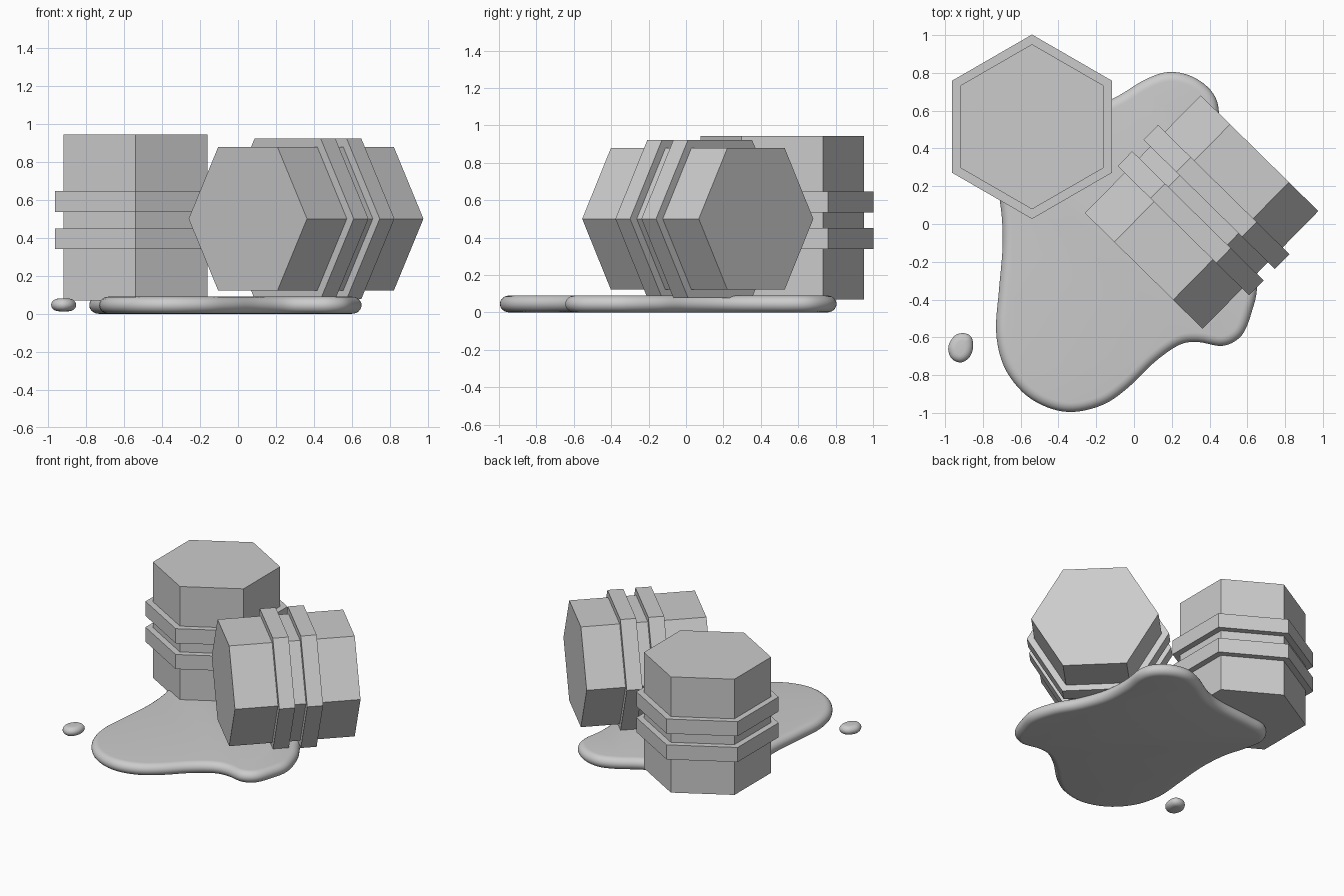
import bpy, bmesh, math
from mathutils import Vector, Matrix

if "Cube" in bpy.data.objects:
    bpy.data.objects.remove(bpy.data.objects["Cube"])


def finish(bm, name, matrix=None, smooth=False):
    bmesh.ops.recalc_face_normals(bm, faces=bm.faces)
    me = bpy.data.meshes.new(name)
    bm.to_mesh(me)
    bm.free()
    ob = bpy.data.objects.new(name, me)
    bpy.context.collection.objects.link(ob)
    if matrix:
        ob.matrix_world = matrix
    for p in me.polygons:
        p.use_smooth = smooth
    return ob


def loft(bm, rings):
    """Closed solid through equal-length rings of points."""
    vr = [[bm.verts.new(p) for p in r] for r in rings]
    n = len(vr[0])
    for a, b in zip(vr, vr[1:]):
        for i in range(n):
            j = (i + 1) % n
            bm.faces.new((a[i], a[j], b[j], b[i]))
    bm.faces.new(vr[0][::-1])
    bm.faces.new(vr[-1])


def hex_prism(name, radius, z0, z1, matrix):
    bm = bmesh.new()
    angles = [math.pi / 2 + i * math.pi / 3 for i in range(6)]
    loft(bm, [[(radius * math.cos(a), radius * math.sin(a), z) for a in angles]
              for z in (z0, z1)])
    return finish(bm, name, matrix)


def barrel(name, matrix):
    hex_prism(name + "_body", 0.437, -0.437, 0.437, matrix)
    hex_prism(name + "_lower_band", 0.488, -0.167, -0.057, matrix)
    hex_prism(name + "_upper_band", 0.488, 0.028, 0.138, matrix)


def smooth_loop(pts, steps):
    """Closed Catmull-Rom curve."""
    pts = [Vector(p) for p in pts]
    n, out = len(pts), []
    for i in range(n):
        a, b, c, d = (pts[(i + k) % n] for k in (-1, 0, 1, 2))
        for s in range(steps):
            t = s / steps
            out.append(0.5 * (2 * b + (c - a) * t + (2 * a - 5 * b + 4 * c - d) * t * t
                              + (3 * b - a - 3 * c + d) * t ** 3))
    return out


def blob(name, outline, z0, z1, inset):
    """Flat pool with a rounded rim; outline runs counter-clockwise."""
    n = len(outline)
    normals = []
    for i in range(n):
        t = (outline[(i + 1) % n] - outline[i - 1]).normalized()
        normals.append(Vector((-t.y, t.x)))
    mid, half = (z0 + z1) / 2, (z1 - z0) / 2
    rings = []
    for k in range(13):
        a = -math.pi / 2 + math.pi * k / 12
        d = inset * (1 - math.cos(a))
        rings.append([(*(p + m * d), mid + half * math.sin(a))
                      for p, m in zip(outline, normals)])
    bm = bmesh.new()
    loft(bm, rings)
    return finish(bm, name, smooth=True)


# Upright barrel
barrel("upright_barrel", Matrix.Translation((-0.54, 0.515, 0.507)))

# Barrel lying on its side, lid towards the front left
lid = Vector((-0.701, -0.713, 0)).normalized()
side = Vector((-lid.y, lid.x, 0))
rot = Matrix((side.cross(lid), side, lid)).transposed().to_4x4()
barrel("fallen_barrel", Matrix.Translation((0.358, 0.063, 0.5)) @ rot)

# Spilled puddle
puddle = [(-0.32, -0.995), (-0.16, -0.955), (-0.03, -0.865), (0.11, -0.73),
          (0.24, -0.64), (0.34, -0.625), (0.47, -0.645), (0.57, -0.59),
          (0.625, -0.46), (0.65, -0.32), (0.6, -0.14), (0.51, 0.02),
          (0.44, 0.22), (0.43, 0.42), (0.45, 0.58), (0.42, 0.69),
          (0.32, 0.775), (0.19, 0.805), (0.06, 0.765), (-0.11, 0.665),
          (-0.28, 0.615), (-0.53, 0.59), (-0.7, 0.56), (-0.78, 0.45),
          (-0.76, 0.3), (-0.71, 0.12), (-0.695, -0.1), (-0.715, -0.35),
          (-0.73, -0.57), (-0.69, -0.75), (-0.59, -0.89), (-0.46, -0.97)]
blob("puddle", smooth_loop(puddle, 5), 0.0, 0.09, 0.05)

# Stray droplet
droplet = [(-0.92, -0.733), (-0.875, -0.71), (-0.853, -0.66), (-0.86, -0.6),
           (-0.9, -0.578), (-0.95, -0.592), (-0.983, -0.65), (-0.968, -0.71)]
blob("droplet", smooth_loop(droplet, 5), 0.013, 0.08, 0.04)
